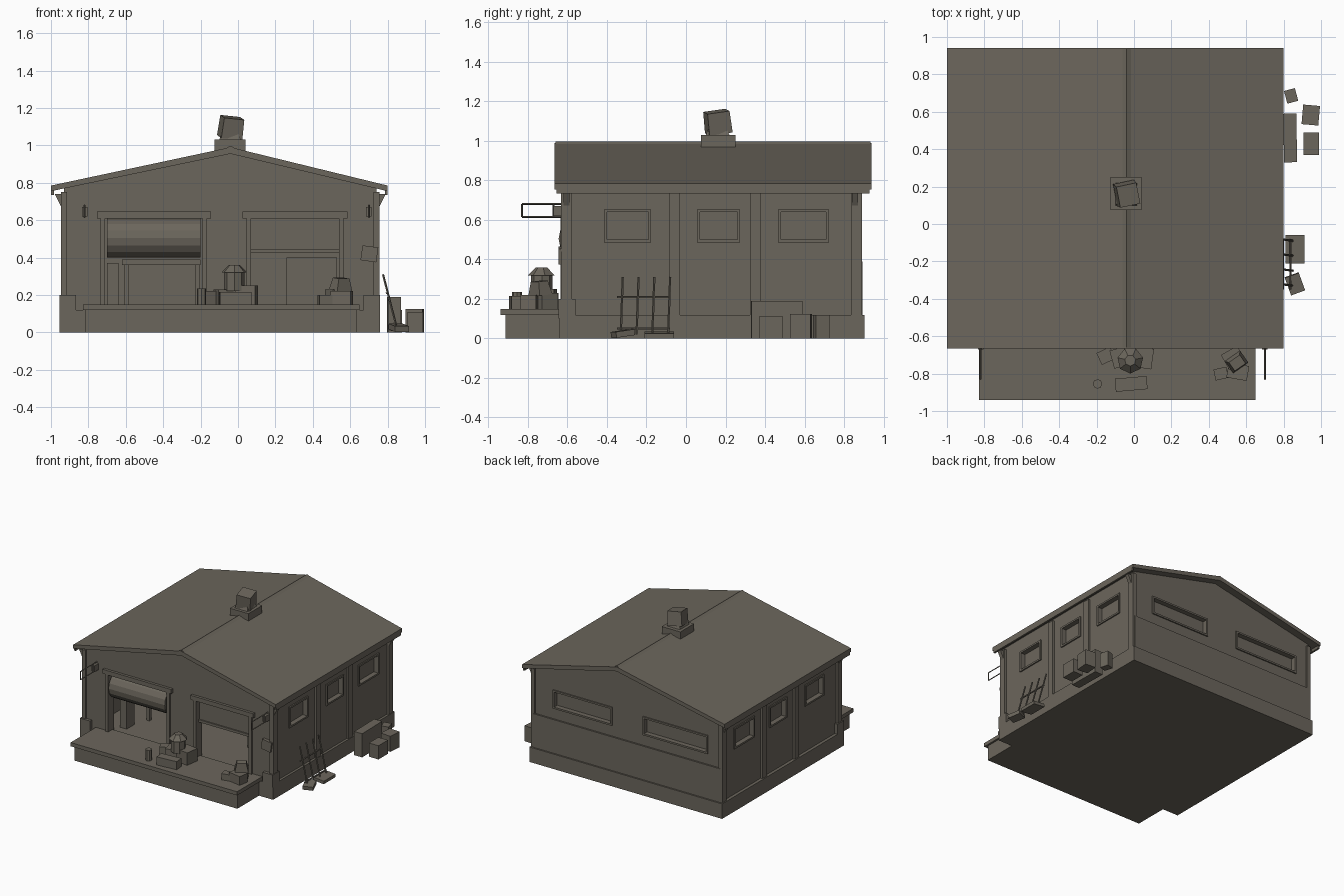
import bpy, bmesh, math
from mathutils import Matrix, Vector, Euler

if "Cube" in bpy.data.objects:
    bpy.data.objects.remove(bpy.data.objects["Cube"], do_unlink=True)

mat = bpy.data.materials.new("weathered_grey_brown")
mat.use_nodes = True
COLOUR = (0.148, 0.133, 0.107, 1)
mat.diffuse_color = COLOUR
mat.node_tree.nodes["Principled BSDF"].inputs["Base Color"].default_value = COLOUR


def finish(name, bm):
    bmesh.ops.recalc_face_normals(bm, faces=bm.faces)
    mesh = bpy.data.meshes.new(name)
    bm.to_mesh(mesh)
    bm.free()
    mesh.materials.append(mat)
    ob = bpy.data.objects.new(name, mesh)
    bpy.context.collection.objects.link(ob)
    return ob


def box(name, x, y, z, spin=(0, 0, 0), taper=1.0):
    """Box from (min, max) ranges, optionally turned and narrowed at the top."""
    lo, hi = Vector((x[0], y[0], z[0])), Vector((x[1], y[1], z[1]))
    bm = bmesh.new()
    bmesh.ops.create_cube(bm, size=1)
    for v in bm.verts:
        if v.co.z > 0:
            v.co.x *= taper
            v.co.y *= taper
        v.co = Vector(a * b for a, b in zip(v.co, hi - lo))
    turn = Euler([math.radians(a) for a in spin]).to_matrix().to_4x4()
    bmesh.ops.transform(bm, matrix=Matrix.Translation((lo + hi) / 2) @ turn, verts=bm.verts)
    return finish(name, bm)


def prism(name, profile, y0, y1):
    """Extrude an x-z outline along y."""
    bm = bmesh.new()
    face = bm.faces.new([bm.verts.new((x, y0, z)) for x, z in profile])
    new = bmesh.ops.extrude_face_region(bm, geom=[face])["geom"]
    verts = [g for g in new if isinstance(g, bmesh.types.BMVert)]
    bmesh.ops.translate(bm, vec=(0, y1 - y0, 0), verts=verts)
    return finish(name, bm)


def rod(name, a, b, r, sides=6, r2=None):
    a, b = Vector(a), Vector(b)
    bm = bmesh.new()
    bmesh.ops.create_cone(bm, cap_ends=True, segments=sides, radius1=r,
                          radius2=r if r2 is None else r2, depth=(b - a).length)
    turn = (b - a).to_track_quat("Z", "Y").to_matrix().to_4x4()
    bmesh.ops.transform(bm, matrix=Matrix.Translation((a + b) / 2) @ turn, verts=bm.verts)
    return finish(name, bm)


def cut(target, x, y, z):
    """Subtract a box and discard the cutter."""
    cutter = box("cutter", x, y, z)
    mod = target.modifiers.new("cut", "BOOLEAN")
    mod.operation, mod.solver, mod.object = "DIFFERENCE", "EXACT", cutter
    bpy.context.view_layer.objects.active = target
    bpy.ops.object.modifier_apply(modifier=mod.name)
    bpy.data.objects.remove(cutter, do_unlink=True)


def frame(name, axis, at, u, z, t=0.014, depth=0.015):
    """Four trim bars around an opening; axis is the wall's normal."""
    bars = [((u[0] - t, u[1] + t), (z[1], z[1] + t)), ((u[0] - t, u[1] + t), (z[0] - t, z[0])),
            ((u[0] - t, u[0]), z), ((u[1], u[1] + t), z)]
    across = (at - depth, at + depth)
    for span, height in bars:
        box(name, *((across, span) if axis == "x" else (span, across)), height)


# House body with hollow workshop, two bays and recessed windows
LEFT, RIGHT, FRONT, BACK, RIDGE = -0.93, 0.74, -0.62, 0.88, -0.04
walls = prism("walls", [(LEFT, 0.02), (RIGHT, 0.02), (RIGHT, 0.77), (RIDGE, 0.96), (LEFT, 0.77)],
              FRONT, BACK)
cut(walls, (LEFT + 0.06, RIGHT - 0.06), (FRONT + 0.06, BACK - 0.06), (0.14, 0.70))
bays = [(-0.71, -0.19), (0.07, 0.54)]
for bay in bays:
    cut(walls, bay, (FRONT - 0.1, FRONT + 0.1), (0.14, 0.61))
side_windows = [(-0.40, -0.19), (0.07, 0.26), (0.48, 0.71)]
for wall_x in (LEFT, RIGHT):
    for span in side_windows:
        cut(walls, (wall_x - 0.03, wall_x + 0.03), span, (0.50, 0.64))
        frame("side_window_frame", "x", wall_x, span, (0.50, 0.64), depth=0.01)
for span in [(-0.80, -0.25), (0.05, 0.55)]:
    cut(walls, span, (BACK - 0.03, BACK + 0.03), (0.49, 0.61))
    frame("back_window_frame", "y", BACK, span, (0.49, 0.61), depth=0.01)

# Roof, ridge cap and eave boards
prism("roof", [(-1, 0.755), (-1, 0.785), (RIDGE, 0.99), (0.8, 0.785), (0.8, 0.755), (RIDGE, 0.955)],
      -0.665, 0.94)
prism("ridge_cap", [(RIDGE - 0.04, 0.975), (RIDGE, 0.998), (RIDGE + 0.04, 0.975)], -0.66, 0.935)
for x in (-1.0, 0.785):
    box("eave_board", (x, x + 0.015), (-0.655, 0.93), (0.735, 0.775))
for side, wall_x in ((-1, LEFT), (1, RIGHT)):
    for y in (-0.62, 0.84):
        prism("eave_bracket", [(wall_x, 0.64), (wall_x, 0.74), (wall_x + side * 0.05, 0.74)],
              y, y + 0.03)

# Chimney with a crooked cowl
box("chimney_base", (-0.125, 0.04), (0.075, 0.25), (0.92, 1.03))
box("chimney_neck", (-0.10, 0.015), (0.10, 0.22), (1.03, 1.06), taper=0.8)
box("chimney_cowl", (-0.095, 0.02), (0.10, 0.22), (1.04, 1.15), (8, 6, 12), 0.95)

# Foundation and loading platform
box("foundation", (-0.955, 0.76), (-0.64, 0.905), (0, 0.12))
box("platform_base", (-0.815, 0.635), (-0.915, -0.6), (0, 0.125))
box("platform_slab", (-0.83, 0.65), (-0.94, -0.58), (0.12, 0.15))
for x in (-0.955, 0.67):
    box("corner_block", (x, x + 0.09), (-0.645, -0.56), (0.10, 0.20))

# Posts on side walls, corners and back wall ledge
for wall_x in (LEFT, RIGHT):
    for y in (-0.632, -0.085, 0.325, 0.835):
        box("wall_post", (wall_x - 0.016, wall_x + 0.016), (y, y + 0.055), (0.1, 0.75))
box("back_ledge", (LEFT, RIGHT), (BACK - 0.01, BACK + 0.013), (0.1, 0.39))

# Bay frames, rolled shutter and flat shutter
for a, b in bays:
    box("bay_lintel", (a - 0.045, b + 0.045), (FRONT - 0.022, FRONT + 0.02), (0.61, 0.645))
    for x in (a - 0.025, b):
        box("bay_jamb", (x, x + 0.025), (FRONT - 0.015, FRONT + 0.03), (0.14, 0.61))
roll = rod("rolled_shutter", (-0.70, 0, 0), (-0.20, 0, 0), 0.105, 16)
roll.location = (0, -0.54, 0.505)
box("flat_shutter", (0.07, 0.54), (-0.59, -0.57), (0.44, 0.61))
box("shutter_rail", (0.07, 0.54), (-0.6, -0.565), (0.425, 0.445))

# Workshop interior
box("workbench_top", (-0.62, -0.20), (-0.30, 0.0), (0.36, 0.39))
for x in (-0.61, -0.23):
    for y in (-0.29, -0.03):
        box("workbench_leg", (x, x + 0.025), (y, y + 0.025), (0.13, 0.37))
box("shelf_crate", (-0.70, -0.64), (-0.5, -0.4), (0.14, 0.37))
box("storage_cabinet", (0.26, 0.53), (-0.25, 0.05), (0.14, 0.40))

# Hanging sign frames
for x in (-0.82, 0.70):
    for z in (0.615, 0.68):
        rod("sign_bar", (x, -0.83, z), (x, -0.60, z), 0.005, 4)
    for y in (-0.83, -0.67):
        rod("sign_upright", (x, y, 0.615), (x, y, 0.68), 0.005, 4)
    box("sign_bracket", (x - 0.015, x + 0.015), (-0.67, -0.61), (0.62, 0.67))
box("meter_box", (0.66, 0.745), (-0.645, -0.61), (0.38, 0.46), (0, 8, 0))

# Goods on the platform
box("wide_crate", (-0.10, 0.07), (-0.89, -0.82), (0.15, 0.215), (0, 0, 5))
box("goods_crate", (-0.12, 0.0), (-0.76, -0.66), (0.15, 0.23), (0, 0, 15))
box("goods_crate", (-0.01, 0.10), (-0.77, -0.66), (0.15, 0.25), (0, 0, -8))
box("goods_crate", (-0.19, -0.11), (-0.74, -0.67), (0.15, 0.22), (0, 0, 25))
rod("barrel", (-0.02, -0.73, 0.22), (-0.02, -0.73, 0.325), 0.055, 8)
rod("barrel_lid", (-0.02, -0.73, 0.32), (-0.02, -0.73, 0.36), 0.07, 7, 0.03)
rod("small_can", (-0.195, -0.855, 0.15), (-0.195, -0.855, 0.235), 0.025, 8)
box("corner_crate", (0.50, 0.61), (-0.83, -0.75), (0.15, 0.22), (0, 0, -10))
box("corner_crate", (0.48, 0.58), (-0.76, -0.67), (0.15, 0.23), (0, 0, 30))
box("corner_crate", (0.43, 0.50), (-0.83, -0.77), (0.15, 0.20), (0, 0, 12))
box("top_parcel", (0.50, 0.60), (-0.78, -0.70), (0.22, 0.29), (6, 0, 35), 0.7)

# Crates beside the house
box("long_crate", (0.80, 0.87), (0.33, 0.59), (0, 0.19), (0, 0, 1))
box("side_crate", (0.905, 0.99), (0.37, 0.49), (0, 0.11))
box("side_crate", (0.90, 0.99), (0.53, 0.635), (0, 0.125), (0, 0, -5))
box("side_crate", (0.81, 0.87), (0.65, 0.72), (0, 0.12), (0, 0, 15))

# Tool rack with leaning tools
for y in (-0.33, -0.25, -0.17, -0.09):
    rod("tool_handle", (0.85, y, 0.02), (0.775, y + 0.01, 0.31), 0.006, 5)
for z in (0.05, 0.21):
    x = 0.85 - 0.26 * z
    rod("rack_rail", (x, -0.35, z), (x, -0.08, z), 0.006, 5)
box("tool_tray", (0.81, 0.91), (-0.21, -0.06), (0.005, 0.03), (0, 5, 0))
box("shovel_blade", (0.82, 0.90), (-0.37, -0.27), (0.01, 0.04), (8, 0, 20))
